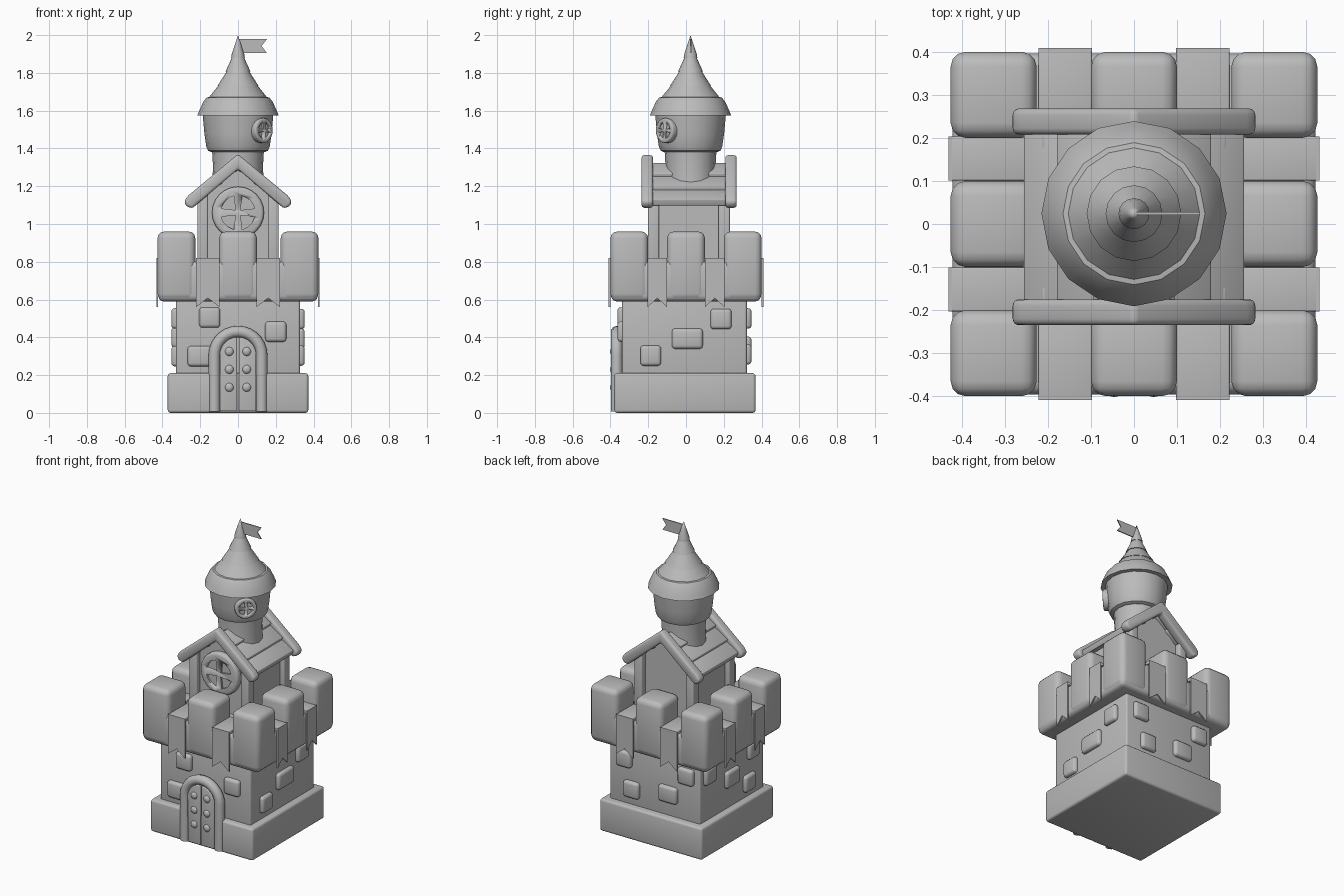
import bpy, bmesh
from math import sin, cos, pi, radians
from mathutils import Matrix, Vector

cube = bpy.data.objects.get("Cube")
if cube:
    bpy.data.objects.remove(cube, do_unlink=True)

stone = bpy.data.materials.new("plain_grey")
stone.use_nodes = True
GREY = (0.5, 0.5, 0.5, 1)
stone.diffuse_color = GREY
stone.node_tree.nodes["Principled BSDF"].inputs["Base Color"].default_value = GREY


def activate(ob):
    bpy.ops.object.select_all(action='DESELECT')
    ob.select_set(True)
    bpy.context.view_layer.objects.active = ob


def finish(bm, name, bevel=0, matrix=None, segments=3):
    """Round the hard edges, place the mesh and shade it."""
    bmesh.ops.recalc_face_normals(bm, faces=bm.faces)
    if bevel:
        hard = [e for e in bm.edges if e.calc_face_angle(0) > 0.6]
        bmesh.ops.bevel(bm, geom=hard, offset=bevel, segments=segments,
                        profile=0.5, affect='EDGES', clamp_overlap=True)
    if matrix:
        bm.transform(matrix)
    mesh = bpy.data.meshes.new(name)
    bm.to_mesh(mesh)
    bm.free()
    mesh.materials.append(stone)
    ob = bpy.data.objects.new(name, mesh)
    bpy.context.collection.objects.link(ob)
    activate(ob)
    bpy.ops.object.shade_smooth_by_angle(angle=radians(40))
    return ob


def box(name, x, y, z, bevel=0, matrix=None):
    """Box from three (low, high) ranges."""
    bm = bmesh.new()
    bmesh.ops.create_cube(bm, size=1)
    for v in bm.verts:
        v.co = [r[0] if c < 0 else r[1] for c, r in zip(v.co, (x, y, z))]
    return finish(bm, name, bevel, matrix)


def add_prism(bm, pts, y0, y1):
    front = [bm.verts.new((x, y0, z)) for x, z in pts]
    back = [bm.verts.new((x, y1, z)) for x, z in pts]
    bm.faces.new(front)
    bm.faces.new(back[::-1])
    for i in range(len(pts)):
        j = (i + 1) % len(pts)
        bm.faces.new((front[i], back[i], back[j], front[j]))


def prism(name, pts, y0, y1, bevel=0, matrix=None):
    bm = bmesh.new()
    add_prism(bm, pts, y0, y1)
    return finish(bm, name, bevel, matrix)


def lathe(name, profile, centre, steps=16):
    bm = bmesh.new()
    verts = [bm.verts.new((r, 0, z)) for r, z in profile]
    edges = [bm.edges.new(p) for p in zip(verts, verts[1:])]
    bmesh.ops.spin(bm, geom=verts + edges, axis=(0, 0, 1), cent=(0, 0, 0),
                   angle=2 * pi, steps=steps)
    bmesh.ops.remove_doubles(bm, verts=bm.verts, dist=0.0005)
    return finish(bm, name, 0, Matrix.Translation(centre))


def arc(radius, start, end, n):
    angles = [radians(start + (end - start) * i / n) for i in range(n + 1)]
    return [(radius * cos(a), radius * sin(a)) for a in angles]


def mirrored(pts):
    return [(-x, z) for x, z in pts]


def turn(degrees):
    return Matrix.Rotation(radians(degrees), 4, 'Z')


def rose_window(name, centre, radius, angle):
    """Round disc with four quarter panes sunk into it."""
    place = Matrix.Translation(centre) @ turn(angle)
    disc = prism(name, arc(radius, 0, 345, 23), -0.02, 0.04, radius * 0.12, place)
    bm = bmesh.new()
    for k in range(4):
        spin = Matrix.Rotation(k * pi / 2, 2)
        gap = radius * 0.1
        pane = [(gap, gap)] + arc(radius * 0.66, 14, 76, 6)
        add_prism(bm, [spin @ Vector(p) for p in pane], -0.05, -0.008)
    cutter = finish(bm, name + "_cutter", 0, place)
    cutter.hide_render = True
    cut = disc.modifiers.new("panes", 'BOOLEAN')
    cut.operation, cut.object = 'DIFFERENCE', cutter
    activate(disc)
    bpy.ops.object.modifier_apply(modifier=cut.name)
    bpy.data.objects.remove(cutter, do_unlink=True)


# Plinth, keep and battlement block
box("plinth", (-0.372, 0.372), (-0.38, 0.368), (0, 0.21), 0.015)
box("keep_wall", (-0.328, 0.328), (-0.338, 0.322), (0.15, 0.65), 0.012)
box("battlement_block", (-0.422, 0.422), (-0.396, 0.396), (0.59, 0.805), 0.03)

# Merlons around the rim
for ix in (-1, 0, 1):
    for iy in (-1, 0, 1):
        if ix or iy:
            cx, cy = ix * 0.326, iy * 0.3
            box("merlon", (cx - 0.1, cx + 0.1), (cy - 0.1, cy + 0.1),
                (0.595, 0.96), 0.035)

# Swallowtail banners hung over the rim
for side in range(4):
    rim, offset, half = ((0.409, 0.16, 0.062), (0.431, 0.152, 0.051))[side % 2]
    for s in (-offset, offset):
        tail = [(s - half, 0.82), (s + half, 0.82), (s + half, 0.56),
                (s, 0.608), (s - half, 0.56)]
        prism("banner", tail, -rim, -rim + 0.008, 0, turn(side * 90))
        box("banner_top", (s - half, s + half), (-rim, -rim + 0.19),
            (0.8, 0.82), 0.004, turn(side * 90))

# Raised stones on each wall: (along wall, height, half width)
STONES = {
    0: [(-0.15, 0.505, 0.056), (0.2, 0.43, 0.056), (-0.2, 0.3, 0.067)],
    1: [(0.185, 0.497, 0.056), (0.007, 0.393, 0.082), (-0.187, 0.303, 0.055)],
    2: [(-0.22, 0.5, 0.056), (-0.165, 0.31, 0.056), (0.1, 0.35, 0.067), (0.23, 0.5, 0.056)],
    3: [(-0.23, 0.5, 0.056), (0, 0.4, 0.07), (0.22, 0.5, 0.056), (0.18, 0.3, 0.056)],
}
WALL = (0.338, 0.328, 0.322, 0.328)
for side, stones in STONES.items():
    for s, z, w in stones:
        d = WALL[side]
        box("wall_stone", (s - w, s + w), (-d - 0.025, -d + 0.03),
            (z - 0.054, z + 0.054), 0.018, turn(side * 90))

# Arched doorway: frame, two leaves and studs
curve = bpy.data.curves.new("door_frame", 'CURVE')
curve.dimensions = '3D'
curve.bevel_depth, curve.bevel_resolution, curve.use_fill_caps = 0.031, 3, True
ring = [(x, z + 0.305) for x, z in arc(0.125, 0, 180, 14)]
path = [(0.125, 0.008)] + ring + [(-0.125, 0.008)]
spline = curve.splines.new('POLY')
spline.points.add(len(path) - 1)
for p, (x, z) in zip(spline.points, path):
    p.co = (x, -0.367, z, 1)
frame = bpy.data.objects.new("door_frame", curve)
bpy.context.collection.objects.link(frame)
curve.materials.append(stone)
activate(frame)
bpy.ops.object.convert(target='MESH')
bpy.ops.object.shade_smooth_by_angle(angle=radians(40))

leaf = [(0.005, 0.01), (0.095, 0.01)]
leaf += [(x, z + 0.305) for x, z in arc(0.097, 8, 87, 6)]
for name, pts, s in (("left_door", leaf, 1), ("right_door", mirrored(leaf), -1)):
    prism(name, pts, -0.389, -0.33, 0.006)
    for z in (0.135, 0.23, 0.325):
        bm = bmesh.new()
        bmesh.ops.create_uvsphere(bm, u_segments=12, v_segments=8, radius=0.024)
        finish(bm, "door_stud", 0, Matrix.Translation((s * 0.046, -0.385, z))
               @ Matrix.Diagonal((1, 0.7, 1, 1)))

# Gabled hall with corner posts
gable = [(-0.185, 0.75), (0.185, 0.75), (0.185, 1.13), (0, 1.3), (-0.185, 1.13)]
prism("hall", gable, -0.165, 0.195)
for x in (-0.187, 0.187):
    for y in (-0.172, 0.202):
        box("hall_post", (x - 0.028, x + 0.028), (y - 0.03, y + 0.03),
            (0.75, 1.16), 0.008)
rose_window("hall_window", (0, -0.18, 1.06), 0.138, 0)

# Lapped roof boards and thick gable trims
for side in (1, -1):
    for x0, x1 in ((0, 0.095), (0.085, 0.18), (0.17, 0.257)):
        z0, z1 = 1.325 - 0.84 * x0, 1.325 - 0.84 * x1
        board = [(x0, z0), (x1, z1 + 0.022), (x1 - 0.012, z1 - 0.012), (x0, z0 - 0.04)]
        prism("roof_board", board if side > 0 else mirrored(board), -0.18, 0.215, 0.004)
trim = [(0, 1.37), (0.262, 1.152), (0.285, 1.122), (0.275, 1.095), (0.243, 1.082),
        (0, 1.29)]
trim += mirrored(trim[1:5])[::-1]
for y in (-0.205, 0.238):
    prism("gable_trim", trim, y - 0.03, y + 0.03, 0.018)

# Round tower
AXIS = (0, 0.024, 0)
lathe("tower_neck", [(0, 1.1), (0.145, 1.1), (0.138, 1.2), (0.132, 1.3),
                     (0.138, 1.4), (0, 1.4)], AXIS)
lathe("tower_room", [(0, 1.38), (0.14, 1.38), (0.158, 1.388), (0.168, 1.41),
                     (0.178, 1.48), (0.188, 1.59), (0, 1.59)], AXIS)
rose_window("tower_window", (0.126, -0.102, 1.495), 0.066, 45)

# Tiered spire, every tier overhanging the one above
TIERS = [
    [(0.215, 1.575), (0.203, 1.605), (0.182, 1.65), (0.165, 1.67), (0.13, 1.675)],
    [(0.162, 1.66), (0.148, 1.678), (0.098, 1.74)],
    [(0.11, 1.73), (0.098, 1.748), (0.055, 1.815)],
    [(0.066, 1.807), (0.058, 1.825), (0.028, 1.89)],
    [(0.036, 1.88), (0.033, 1.9), (0.015, 1.955), (0, 2.0)],
]
for tier in TIERS:
    closed = [(0, tier[0][1])] + tier + ([(0, tier[-1][1])] if tier[-1][0] else [])
    lathe("spire_tier", closed, AXIS)

# Pennant at the tip
prism("pennant", [(0, 1.905), (0.153, 1.905), (0.125, 1.942), (0.153, 1.979), (0, 1.979)],
      0.021, 0.028)
